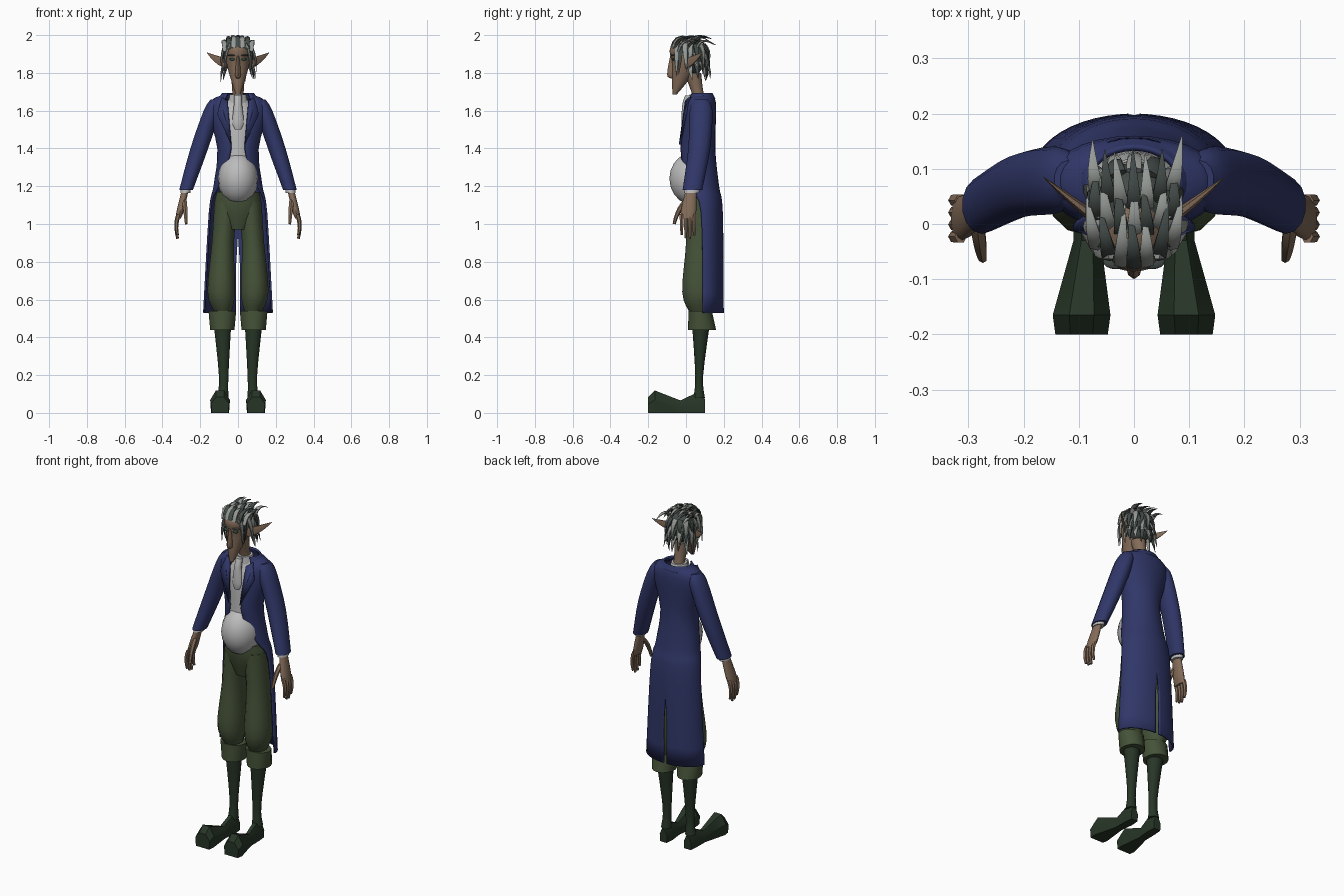
import bpy
import bmesh
import math
import random
from mathutils import Vector

random.seed(4)
cube = bpy.data.objects.get("Cube")
if cube:
    bpy.data.objects.remove(cube)


def material(name, *colour):
    mat = bpy.data.materials.new(name)
    mat.use_nodes = True
    mat.diffuse_color = (*colour, 1)
    mat.node_tree.nodes["Principled BSDF"].inputs["Base Color"].default_value = (*colour, 1)
    return mat


NAVY = material("navy cloth", .03, .038, .14)
LINEN = material("pale linen", .5, .5, .5)
OLIVE = material("olive cloth", .06, .085, .04)
LEATHER = material("dark green leather", .02, .036, .02)
SKIN = material("tan skin", .23, .15, .1)
GREY = material("grey hair", .3, .32, .3)
DARK = material("dark grey hair", .055, .07, .065)
TEAL = material("teal eye", .03, .08, .07)


def finish(name, bm, materials, mirror=False, thickness=0, sharp=50):
    """Turn a bmesh into a smooth object, optionally mirrored and thickened."""
    bmesh.ops.recalc_face_normals(bm, faces=bm.faces[:])
    mesh = bpy.data.meshes.new(name)
    bm.to_mesh(mesh)
    bm.free()
    for mat in materials:
        mesh.materials.append(mat)
    mesh.shade_smooth()
    mesh.set_sharp_from_angle(angle=math.radians(sharp))
    obj = bpy.data.objects.new(name, mesh)
    bpy.context.collection.objects.link(obj)
    if mirror:
        obj.modifiers.new("mirror", "MIRROR")
    if thickness:
        solid = obj.modifiers.new("thickness", "SOLIDIFY")
        solid.thickness, solid.offset = thickness, 0


def bridge(bm, rings, closed=True, slot=0):
    """Join consecutive point rings with quads, capping closed ones."""
    loops = [[bm.verts.new(point) for point in ring] for ring in rings]
    count = len(loops[0])
    for low, high in zip(loops, loops[1:]):
        for i in range(count if closed else count - 1):
            j = (i + 1) % count
            bm.faces.new((low[i], low[j], high[j], high[i])).material_index = slot
    if closed:
        for end in (loops[0], loops[-1]):
            bm.faces.new(end).material_index = slot


def flow(keys, steps=4):
    """Smoothly blend a few key sections into many."""
    keys = [Vector(key) for key in keys]
    padded = [keys[0], *keys, keys[-1]]
    sections = [keys[0]]
    for before, start, end, after in zip(padded, padded[1:], padded[2:], padded[3:]):
        leave, arrive = (end - before) / 2, (after - start) / 2
        for k in range(1, steps + 1):
            t = k / steps
            ease = t * t * (3 - 2 * t)
            sections.append(start.lerp(end, ease) + leave * t * (1 - t) ** 2 - arrive * t * t * (1 - t))
    return sections


def loft(name, keys, mat, mirror=False, sides=14):
    """Stack of ellipses given as height, y, half width, half depth and optional x."""
    bm = bmesh.new()
    rings = []
    for z, y, wide, deep, *x in flow(keys):
        turns = [math.tau * i / sides for i in range(sides)]
        rings.append([(sum(x) + wide * math.sin(a), y - deep * math.cos(a), z) for a in turns])
    bridge(bm, rings)
    finish(name, bm, [mat], mirror)


def wrap(name, keys, thickness, slit_top=0, columns=12):
    """Cloth wrapped round from the back: height, y, half width, half depth, reach in degrees."""
    bm = bmesh.new()
    rings = []
    for z, y, wide, deep, reach in flow(keys):
        gap = .01 if z < slit_top else 0
        turns = [math.radians(reach) * i / columns for i in range(columns + 1)]
        rings.append([(max(gap, wide * math.sin(a)), y + deep * math.cos(a), z) for a in turns])
    bridge(bm, rings, closed=False)
    finish(name, bm, [NAVY], True, thickness)


def ball(name, centre, size, mat, mirror=False):
    bm = bmesh.new()
    bmesh.ops.create_uvsphere(bm, u_segments=16, v_segments=10, radius=1)
    bmesh.ops.scale(bm, vec=size, verts=bm.verts)
    bmesh.ops.translate(bm, vec=centre, verts=bm.verts)
    finish(name, bm, [mat], mirror)


def tube(bm, root, bend, tip, fat, thin, axis=(0, 1, 0), flat=1, slot=0, sides=6, steps=5):
    """Tapered tube along a bend, flattened across the given axis."""
    root, bend, tip = Vector(root), Vector(bend), Vector(tip)
    rings = []
    for k in range(steps + 1):
        t = k / steps
        first, second = root.lerp(bend, t), bend.lerp(tip, t)
        across = (second - first).cross(Vector(axis)).normalized()
        along = across.cross((second - first).normalized())
        radius = fat + (thin - fat) * t * t
        turns = [math.tau * i / sides for i in range(sides)]
        rings.append([first.lerp(second, t) + radius * (across * flat * math.cos(a) + along * math.sin(a))
                      for a in turns])
    bridge(bm, rings, slot=slot)


# Shoes with big upturned toes: y, x, half width, height
bm = bmesh.new()
arch = [math.radians(-30 + 48 * i) for i in range(6)]
bridge(bm, [[(x + wide * math.cos(a), y, tall * (math.sin(a) + .5) / 1.5) for a in arch]
            for y, x, wide, tall in ((.1, .08, .025, .08), (.05, .08, .03, .11), (-.03, .085, .026, .07),
                                     (-.165, .095, .055, .126), (-.2, .095, .05, .09))])
finish("shoes", bm, [LEATHER], mirror=True, sharp=30)

# Boots, turned cuffs and baggy breeches
loft("boot_shafts", [(.08, .07, .03, .03, .08), (.2, .07, .026, .021, .076), (.5, .08, .05, .05, .083)],
     LEATHER, mirror=True)
loft("boot_cuffs", [(.44, .085, .066, .074, .083), (.54, .075, .075, .062, .083)], OLIVE, mirror=True)
loft("breeches_legs", [(.53, .075, .045, .055, .08), (.64, .07, .075, .09, .088), (.9, .08, .06, .08, .08),
                       (1.12, .085, .066, .086, .06)], OLIVE, mirror=True)
loft("breeches_seat", [(.97, .085, .06, .07), (1.08, .08, .125, .095), (1.17, .075, .115, .1)], OLIVE)

# Waistcoat with a round belly
ball("belly", (0, .04, 1.24), (.108, .128, .14), LINEN)
loft("waistcoat", [(1.2, .06, .1, .08), (1.4, .06, .08, .075), (1.55, .06, .105, .065), (1.66, .07, .05, .045)],
     LINEN)

# Long tailcoat, cut away in front and slit at the back
wrap("tailcoat", [(1.68, .08, .08, .06, 135), (1.62, .075, .155, .08, 148), (1.4, .06, .105, .09, 160),
                  (1.2, .075, .125, .095, 124), (1.06, .09, .15, .1, 96), (.53, .09, .18, .105, 92)],
     thickness=.01, slit_top=.9)
wrap("coat_collar", [(1.69, .077, .08, .06, 138), (1.66, .077, .105, .075, 140)], thickness=.01)

# Lapels
bm = bmesh.new()
corners = ((.085, .02, 1.67), (.11, -.005, 1.58), (.035, -.032, 1.42), (.055, 0, 1.65))
bm.faces.new([bm.verts.new(corner) for corner in corners])
finish("lapels", bm, [NAVY], mirror=True, thickness=.012)

# Sleeves, shirt cuffs and palms
loft("sleeves", [(1.66, .08, .025, .035, .12), (1.6, .08, .045, .06, .138), (1.4, .07, .048, .058, .205),
                 (1.18, .034, .037, .052, .275)], NAVY, mirror=True)
loft("shirt_cuffs", [(1.2, .034, .028, .04, .275), (1.165, .03, .027, .04, .279)], LINEN, mirror=True)
loft("palms", [(1.2, .03, .018, .027, .275), (1.08, .015, .02, .04, .303), (1.03, .01, .015, .04, .317)],
     SKIN, mirror=True)

# Fingers and thumbs
bm = bmesh.new()
for i in range(4):
    y = .043 - i * .022
    tube(bm, (.314, y, 1.05), (.336, y, 1), (.32, y, .915 + .018 * abs(i - 1.4)), fat=.012, thin=.007)
tube(bm, (.284, 0, 1.12), (.278, -.045, 1.08), (.274, -.063, 1), fat=.014, thin=.008, axis=(1, 0, 0))
finish("fingers", bm, [SKIN], mirror=True)

# Neck, shirt collar and hanging cravat
loft("neck", [(1.63, .078, .036, .036), (1.7, .06, .031, .032), (1.8, .035, .04, .045)], SKIN)
loft("shirt_collar", [(1.64, .068, .055, .052), (1.685, .063, .044, .044)], LINEN)
loft("cravat", [(1.5, -.012, .016, .008), (1.54, -.01, .03, .014), (1.63, 0, .022, .02), (1.68, .015, .02, .02)],
     LINEN, sides=8)

# Long pointed face with a drooping nose
loft("head", [(1.685, -.06, .012, .01), (1.75, -.035, .034, .04), (1.85, 0, .062, .075),
              (1.93, 0, .064, .085), (1.975, .01, .025, .04)], SKIN)
loft("nose", [(1.77, -.065, .008, .012), (1.79, -.075, .015, .025), (1.89, -.074, .007, .01)], SKIN, sides=8)
ball("eyes", (.03, -.068, 1.872), (.016, .01, .007), TEAL, mirror=True)
ball("eyebrows", (.032, -.068, 1.893), (.024, .014, .005), DARK, mirror=True)

# Pointed ears
bm = bmesh.new()
tube(bm, (.055, 0, 1.85), (.105, .035, 1.86), (.165, .086, 1.908), fat=.03, thin=.001, axis=(0, 0, 1), flat=.35)
finish("ears", bm, [SKIN], mirror=True)

# Scalp under the locks
ball("hair_cap", (0, .035, 1.887), (.077, .077, .09), DARK)

# Locks swept back over the top, hanging behind and beside the face
bm = bmesh.new()


def lock(root, bend, tip, axis, number):
    tip = [value + random.uniform(-.012, .012) for value in tip]
    tube(bm, root, bend, tip, fat=.016, thin=.001, axis=axis, flat=.5, slot=number % 2)


for row in range(3):
    for i in range(7):
        x = (i - 3) * .022
        drop = 5 * x * x
        y = row * .05 - .075 + 8 * x * x
        lock((x, y, 1.935 - drop + row * .012), (x * 1.15, y + .02, 2.02 - drop),
             (x * 1.2, y + .1, 1.98 - drop), (1, 0, 0), i + row)
    for i in range(9):
        angle = math.radians(25 * (i - 4))
        side, back = math.sin(angle), math.cos(angle)
        top = 1.95 - row * .045
        lock((.066 * side, .035 + .062 * back, top), (.092 * side, .035 + .1 * back, top - .035),
             (.088 * side, .04 + .08 * back, top - .1), (back, -side, 0), i + row)
    for side in (-1, 1):
        x, y = side * (.052 + row * .01), row * .022 - .05
        lock((x * .8, y, 1.955), (x * 1.4, y, 1.9), (x * 1.2, y, 1.785 + row * .015), (0, 1, 0), row)
finish("hair_locks", bm, [GREY, DARK], sharp=40)
